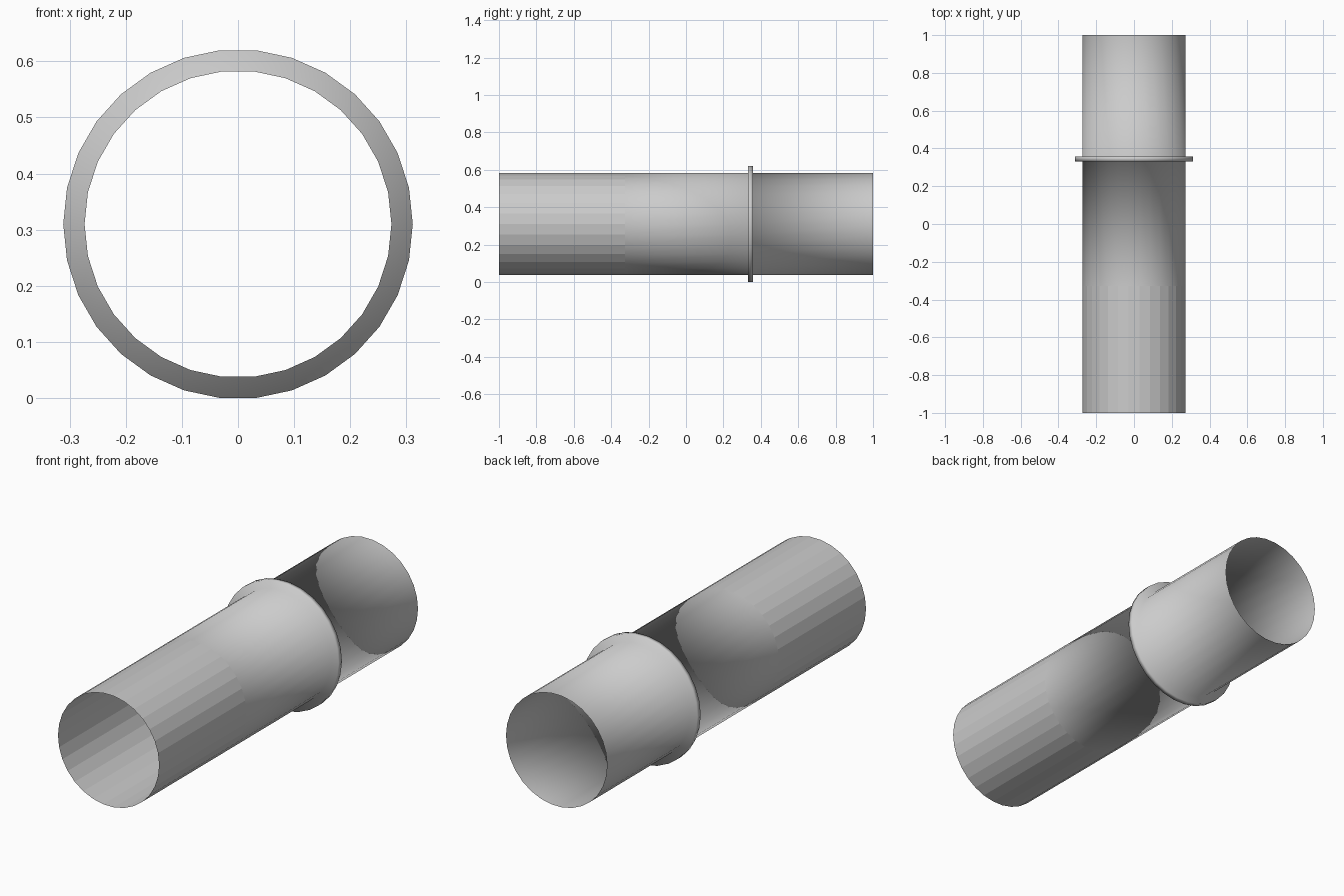
import bpy, bmesh, math

if "Cube" in bpy.data.objects:
    bpy.data.objects.remove(bpy.data.objects["Cube"])

SIDES = 30
PIPE_R, FLANGE_R = 0.2735, 0.3115
CENTRE_Z = FLANGE_R * math.cos(math.pi / SIDES)  # lowest flat rests on z = 0

# Lengthwise profile (y, radius): open pipe with a flange raised from its wall
profile = [(-1.0, PIPE_R), (-0.327, PIPE_R),
           (0.331, PIPE_R), (0.331, FLANGE_R),
           (0.358, FLANGE_R), (0.358, PIPE_R),
           (1.0, PIPE_R)]

bm = bmesh.new()
rings = []
for y, r in profile:
    rings.append([bm.verts.new((r * math.cos(2 * math.pi * i / SIDES), y,
                                CENTRE_Z + r * math.sin(2 * math.pi * i / SIDES)))
                  for i in range(SIDES)])

# Skin the rings; the front length is faceted, the rest is smooth
for k, (a, b) in enumerate(zip(rings, rings[1:])):
    for i in range(SIDES):
        j = (i + 1) % SIDES
        face = bm.faces.new((a[i], b[i], b[j], a[j]))
        face.smooth = k > 0

# Crisp corners around the flange
for edge in bm.edges:
    if len(edge.link_faces) == 2 and edge.calc_face_angle() > math.radians(40):
        edge.smooth = False

bm.normal_update()
mesh = bpy.data.meshes.new("flanged_pipe")
bm.to_mesh(mesh)
bm.free()
pipe = bpy.data.objects.new("flanged_pipe", mesh)
bpy.context.collection.objects.link(pipe)
